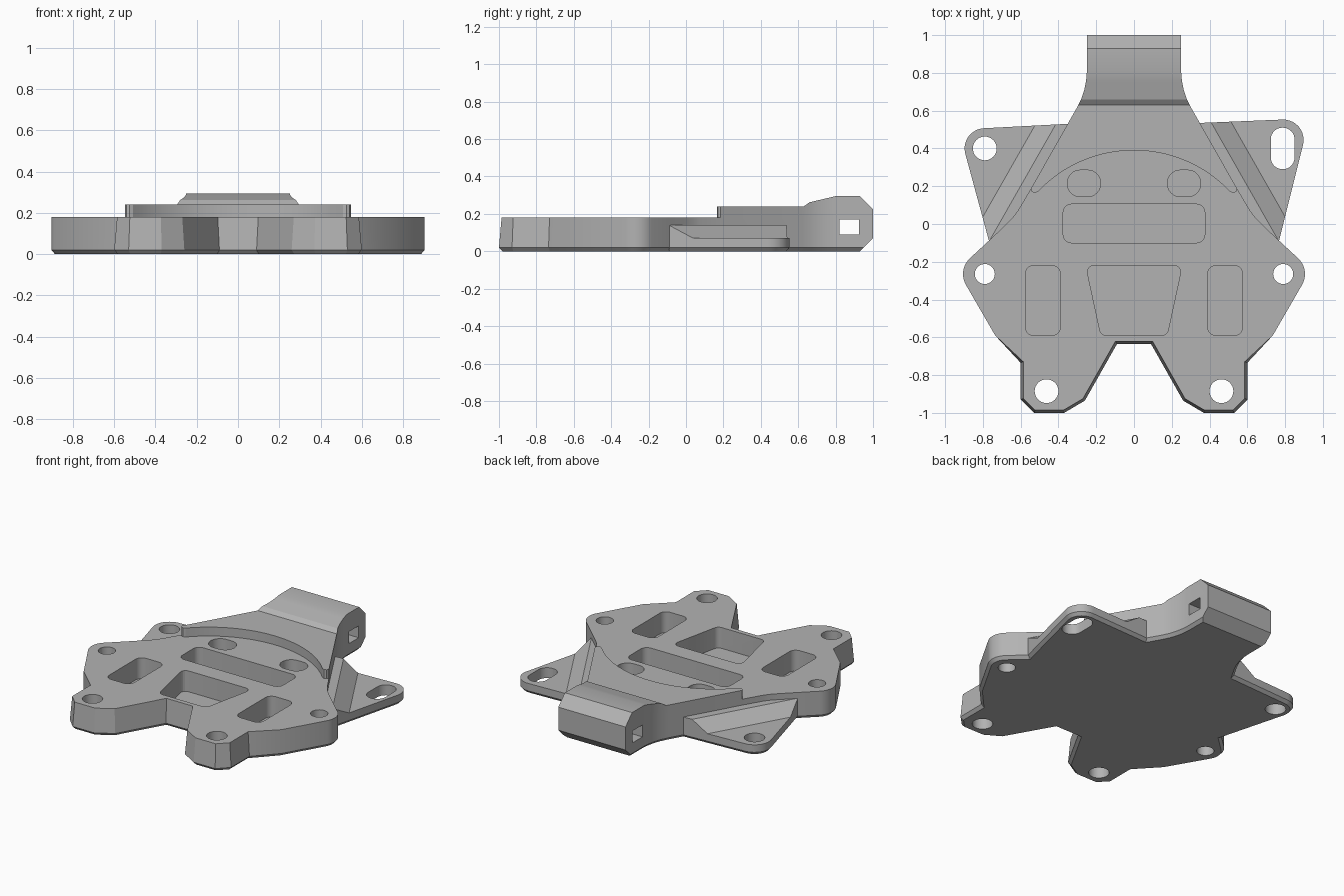
import bpy, bmesh, math
from mathutils import Vector

cube = bpy.data.objects.get("Cube")
if cube:
    bpy.data.objects.remove(cube, do_unlink=True)

grey = bpy.data.materials.new("plain_grey")
grey.use_nodes = True
grey.diffuse_color = (0.45, 0.45, 0.45, 1)
grey.node_tree.nodes["Principled BSDF"].inputs["Base Color"].default_value = grey.diffuse_color


def arc(cx, cy, r, a0, a1, n=10):
    """Points on a circular arc, angles in degrees."""
    angles = [math.radians(a0 + (a1 - a0) * i / n) for i in range(n + 1)]
    return [(cx + r * math.cos(a), cy + r * math.sin(a)) for a in angles]


def flip(pts):
    """Mirror a path in x, reversed so it continues the loop."""
    return [(-x, y) for x, y in reversed(pts)]


def inset(pts, d):
    """Move a counter-clockwise outline inwards by d with mitred corners."""
    out = []
    for i, p in enumerate(pts):
        p = Vector(p)
        a = (p - Vector(pts[i - 1])).normalized()
        b = (Vector(pts[(i + 1) % len(pts)]) - p).normalized()
        na, nb = Vector((-a.y, a.x)), Vector((-b.y, b.x))
        q = p + (na + nb) * d / max(1 + na.dot(nb), 0.3)
        out.append((q.x, q.y))
    return out


def rounded(pts, r, n=5):
    """Round every corner of a convex counter-clockwise outline."""
    core, out = inset(pts, r), []
    for i, (x, y) in enumerate(core):
        px, py = pts[i - 1]
        qx, qy = pts[(i + 1) % len(pts)]
        cx, cy = pts[i]
        a = math.degrees(math.atan2(cy - py, cx - px)) - 90
        b = math.degrees(math.atan2(qy - cy, qx - cx)) - 90
        out += arc(x, y, r, a, a + (b - a) % 360, n)
    return out


def box(x0, x1, y0, y1):
    return [(x0, y0), (x1, y0), (x1, y1), (x0, y1)]


def loft(name, rings):
    """Solid through matching outlines, each given as (points, z)."""
    bm = bmesh.new()
    loops = [[bm.verts.new((x, y, z)) for x, y in pts] for pts, z in rings]
    n = len(loops[0])
    bm.faces.new(loops[0][::-1])
    bm.faces.new(loops[-1])
    for lo, hi in zip(loops, loops[1:]):
        for i in range(n):
            j = (i + 1) % n
            bm.faces.new((lo[i], lo[j], hi[j], hi[i]))
    bmesh.ops.recalc_face_normals(bm, faces=bm.faces)
    mesh = bpy.data.meshes.new(name)
    bm.to_mesh(mesh)
    bm.free()
    mesh.materials.append(grey)
    obj = bpy.data.objects.new(name, mesh)
    bpy.context.collection.objects.link(obj)
    return obj


def activate(obj):
    bpy.ops.object.select_all(action='DESELECT')
    obj.select_set(True)
    bpy.context.view_layer.objects.active = obj


def cut(obj, tool, operation='DIFFERENCE'):
    tool.hide_render = True
    activate(obj)
    mod = obj.modifiers.new("cut", 'BOOLEAN')
    mod.operation, mod.object, mod.solver = operation, tool, 'EXACT'
    bpy.ops.object.modifier_apply(modifier=mod.name)
    bpy.data.objects.remove(tool, do_unlink=True)


def cut_outline(obj, pts, z0, z1=0.5):
    cut(obj, loft("cutter", [(pts, z0), (pts, z1)]))


# Main body: forked front, rounded side ears and a narrow rear neck
half = [(0.09, -0.635), (0.26, -0.935), (0.37, -1.0), (0.53, -1.0),
        (0.6, -0.93), (0.6, -0.735), (0.735, -0.59)]
half += arc(0.79, -0.265, 0.115, -30, 45)
half += [(0.77, -0.09), (0.68, -0.005), (0.645, 0.03), (0.615, 0.07), (0.55, 0.18),
         (0.3, 0.62), (0.278, 0.665), (0.263, 0.71), (0.254, 0.755), (0.25, 0.8), (0.25, 1.0)]
outline = half + flip(half)
drafted = [q if p[1] < -0.6 else p for p, q in zip(outline, inset(outline, 0.014))]
body = loft("main_body", [(inset(outline, 0.018), 0), (outline, 0.02),
                          (drafted, 0.18), (drafted, 0.34)])

# Side profile shapes the raised deck, the ramp and the chamfered neck end
profile = [(-1.1, -0.1), (0.83, -0.1), (1.0, 0.07), (1.0, 0.225), (0.93, 0.295),
           (0.8, 0.295), (0.66, 0.262), (0.63, 0.24), (-1.1, 0.24)]
tool = loft("profile_cutter", [(profile, -1.2), (profile, 1.2)])
for v in tool.data.vertices:
    v.co = (v.co.z, v.co.x, v.co.y)
cut(body, tool, 'INTERSECT')

# Lower front deck ending at a curved step
tip = [(1.2, -1.2), (1.2, 0.185), (0.547, 0.185), (0.54, 0.17), (0.525, 0.165), (0.51, 0.17)]
step = tip + arc(0, -0.31, 0.7, 44, 136, 32) + flip(tip)
cut_outline(body, step, 0.18)

# Blind pockets
floor = 0.04
cut_outline(body, rounded(box(-0.375, 0.375, -0.1, 0.105), 0.045), floor)
cut_outline(body, rounded([(-0.175, -0.59), (0.175, -0.59), (0.255, -0.22), (-0.255, -0.22)], 0.035), floor)
for s in (-1, 1):
    cx = s * 0.4825
    cut_outline(body, rounded(box(cx - 0.093, cx + 0.093, -0.59, -0.22), 0.045), floor)
    cx = s * 0.265
    cut_outline(body, rounded(box(cx - 0.088, cx + 0.088, 0.145, 0.285), 0.068, 8), floor)
    # Through holes in the ears and fork legs
    for x, y, r in ((0.79, -0.265, 0.053), (0.463, -0.885, 0.063)):
        cut_outline(body, arc(s * x, y, r, 0, 348.75, 31), -0.1)

# Cross slot through the neck
cut_outline(body, box(-0.5, 0.5, 0.82, 0.925), 0.09, 0.17)


def make_wing(name, side, top):
    """Thin rear tab with a ramp rising towards the body."""
    pts = [(0.66, -0.13), (0.765, -0.1)] + top + [(0.3, 0.533), (0.48, 0.15), (0.55, 0.0)]
    if side < 0:
        pts = flip(pts)
    wing = loft(name, [(inset(pts, 0.018), 0), (pts, 0.02), (pts, 0.14)])
    normal = Vector((0.869 * side, 0.495, 0))
    low, high = 0.714, 0.621
    bm = bmesh.new()
    bm.from_mesh(wing.data)
    for d in (low, high):
        bmesh.ops.bisect_plane(bm, geom=bm.verts[:] + bm.edges[:] + bm.faces[:],
                               plane_co=normal * d, plane_no=normal)
    for v in bm.verts:
        if v.co.z > 0.13:
            t = (low - normal.dot(v.co)) / (low - high)
            v.co.z = 0.07 + 0.07 * min(max(t, 0), 1)
    bm.to_mesh(wing.data)
    bm.free()
    return wing


# Rear tabs: round hole on the right, long slot on the left
left = make_wing("left_rear_tab", 1, arc(0.79, 0.445, 0.108, -13, 93))
cut_outline(left, rounded(box(0.724, 0.85, 0.29, 0.51), 0.062, 8), -0.1)
right = make_wing("right_rear_tab", -1, arc(0.79, 0.4, 0.107, -13, 86))
cut_outline(right, arc(-0.79, 0.4, 0.063, 0, 348.75, 31), -0.1)

for obj in (body, left, right):
    activate(obj)
    bpy.ops.object.shade_smooth_by_angle(angle=math.radians(20))
